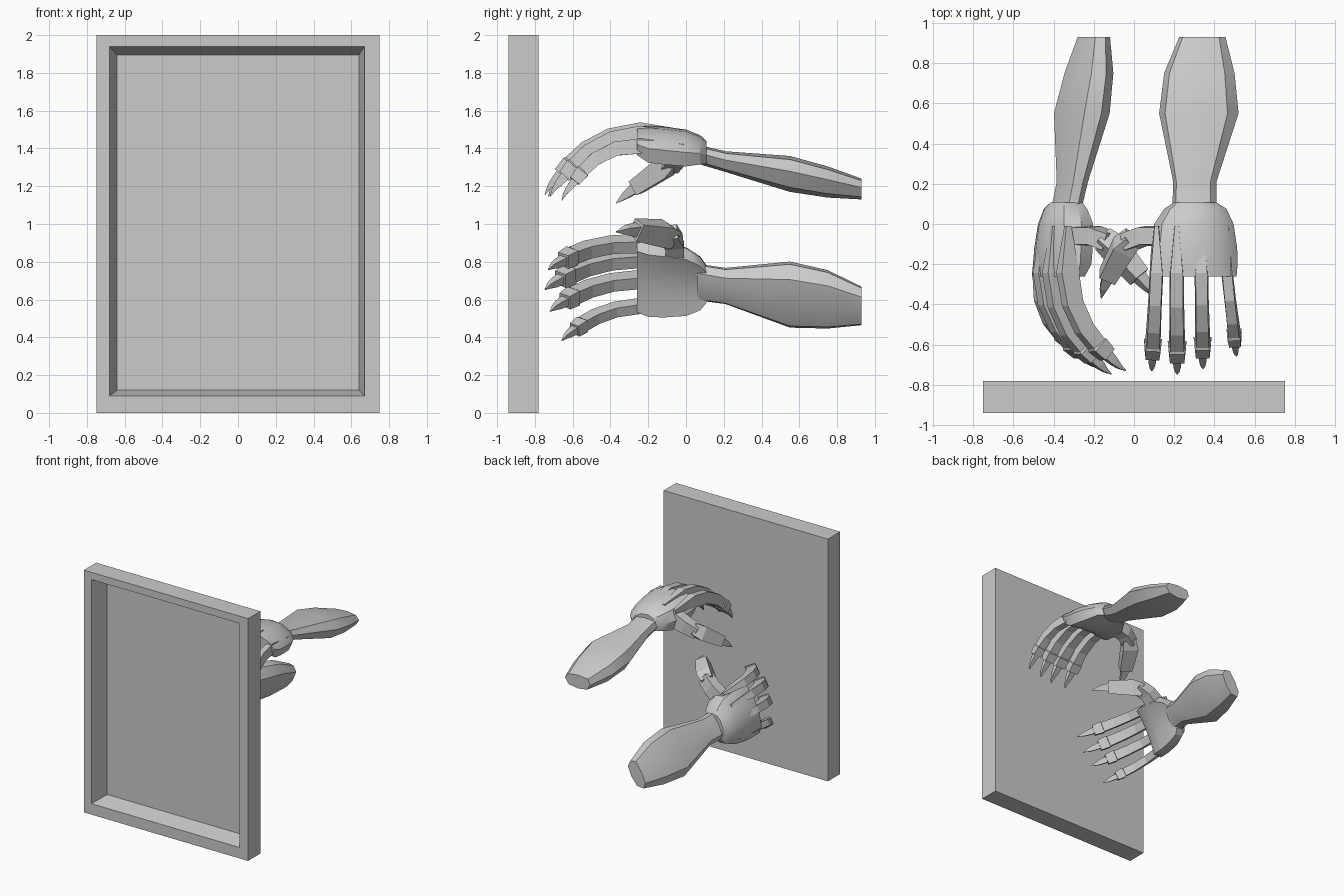
import bpy, bmesh, math
from mathutils import Vector

if "Cube" in bpy.data.objects:
    bpy.data.objects.remove(bpy.data.objects["Cube"], do_unlink=True)

grey = bpy.data.materials.new("plain grey")
grey.use_nodes = True
grey.diffuse_color = (0.6, 0.6, 0.6, 1)
grey.node_tree.nodes["Principled BSDF"].inputs["Base Color"].default_value = (0.6, 0.6, 0.6, 1)


def loft(name, rings, place=lambda p: p, smooth=0):
    """Skin a row of equal-sized rings and cap both ends."""
    bm = bmesh.new()
    rows = [[bm.verts.new(place(Vector(p))) for p in ring] for ring in rings]
    n = len(rows[0])
    for a, b in zip(rows, rows[1:]):
        for i in range(n):
            j = (i + 1) % n
            bm.faces.new((a[i], a[j], b[j], b[i]))
    bm.faces.new(rows[0])
    bm.faces.new(rows[-1])
    bmesh.ops.recalc_face_normals(bm, faces=bm.faces[:])
    me = bpy.data.meshes.new(name)
    bm.to_mesh(me)
    bm.free()
    me.materials.append(grey)
    ob = bpy.data.objects.new(name, me)
    bpy.context.collection.objects.link(ob)
    if smooth:
        bpy.ops.object.select_all(action='DESELECT')
        ob.select_set(True)
        bpy.context.view_layer.objects.active = ob
        bpy.ops.object.shade_smooth_by_angle(angle=math.radians(smooth))


def tube(path, side):
    """Box sections along a path of (point, half width, half height)."""
    pts = [Vector(p) for p, _, _ in path]
    rings = []
    for i, (_, w, h) in enumerate(path):
        t = (pts[min(i + 1, len(pts) - 1)] - pts[max(i - 1, 0)]).normalized()
        s = (Vector(side) - t * t.dot(Vector(side))).normalized()
        n = s.cross(t)
        rings.append([pts[i] + s * w * a + n * h * b
                      for a, b in ((-.85, 1), (.85, 1), (1, -1), (-1, -1))])
    # keep the box top on the same side as +z
    return rings


def rect(x0, x1, z0, z1, y):
    return [(x0, y, z0), (x1, y, z0), (x1, y, z1), (x0, y, z1)]


# Panel with a tapered recess in its front
loft("frame_panel", [rect(-.75, .75, 0, 2, -.78), rect(-.75, .75, 0, 2, -.94),
                     rect(-.68, .67, .09, 1.94, -.94), rect(-.64, .64, .12, 1.895, -.792)])

# Cross-sections as fractions of the half size (arm) and full size (palm)
ARM = [(-.85, .85), (0, 1), (.72, .8), (1, .15), (.7, -.75), (0, -1), (-.75, -.8), (-1, 0)]
PALM = [(0, .45), (.1, .85), (.35, 1), (.65, .94), (.9, .68), (1, .38),
        (.92, 0), (.62, .12), (.3, .14), (.06, .04)]

# y, left x, right x, bottom z, top z
ARM_STATIONS = [(.93, .225, .455, 1.13, 1.24), (.75, .15, .50, 1.14, 1.305),
                (.55, .125, .52, 1.17, 1.36), (.21, .195, .41, 1.275, 1.385),
                (.06, .19, .41, 1.32, 1.42)]
PALM_STATIONS = [(.108, .2, .41, 1.32, 1.44), (.075, .15, .46, 1.315, 1.47),
                 (0, .1, .495, 1.305, 1.50), (-.12, .085, .513, 1.315, 1.515),
                 (-.2, .08, .515, 1.325, 1.52), (-.26, .08, .51, 1.365, 1.515)]

# Finger profile: y, z, half width, half height
FINGER = [(-.01, 1.485, .012, .015), (-.24, 1.488, .036, .05), (-.40, 1.46, .036, .047),
          (-.53, 1.395, .038, .044), (-.61, 1.325, .04, .04), (-.615, 1.32, .047, .046),
          (-.665, 1.265, .042, .038)]
CLAW = [(-.655, 1.275, .026, .028), (-.70, 1.225, .021, .02), (-.725, 1.195, .014, .012),
        (-.747, 1.155, .002, .002)]
# name, knuckle x, tip x, length factor, drop at knuckle, drop at tip, width factor
FINGERS = [("index", .112, .088, .965, .02, .01, .95), ("middle", .212, .215, 1, 0, 0, 1),
           ("ring", .335, .343, .945, .015, .01, .95), ("little", .462, .51, .82, .075, .03, .8)]


def finger_path(profile, knuckle_x, tip_x, length, drop0, drop1, width):
    path = []
    for y, z, w, h in profile:
        f = max(0, (-.25 - y) / .5)
        yy = -.25 + (y + .25) * (length if f else 1)
        path.append(((knuckle_x + (tip_x - knuckle_x) * f, yy,
                      z - drop0 - (drop1 - drop0) * f), w * width, h * width))
    return path


def build_hand(prefix, place):
    # Forearm
    rings = []
    for y, x0, x1, z0, z1 in ARM_STATIONS:
        cx, cz, w, h = (x0 + x1) / 2, (z0 + z1) / 2, (x1 - x0) / 2, (z1 - z0) / 2
        rings.append([(cx + u * w, y, cz + v * h) for u, v in ARM])
    loft(prefix + "_forearm", rings, place, 25)
    # Palm
    loft(prefix + "_palm", [[(x0 + u * (x1 - x0), y, z0 + v * (z1 - z0)) for u, v in PALM]
                            for y, x0, x1, z0, z1 in PALM_STATIONS], place, 30)
    # Fingers with tendons running back over the hand, and claws
    for name, *shape in FINGERS:
        for part, profile in (("finger", FINGER), ("claw", CLAW)):
            loft(f"{prefix}_{name}_{part}",
                 tube(finger_path(profile, *shape), (-1, 0, 0)), place)
    # Thumb
    side = (-.75, .45, .2)
    loft(prefix + "_thumb_base", tube([((.14, -.06, 1.39), .05, .06),
                                       ((.04, -.06, 1.355), .05, .05),
                                       ((-.04, -.09, 1.315), .05, .045)], (0, 1, 0)), place)
    loft(prefix + "_thumb_tip", tube([((-.005, -.075, 1.335), .05, .045),
                                      ((-.05, -.12, 1.295), .062, .055),
                                      ((-.13, -.265, 1.195), .05, .042)], side), place)
    loft(prefix + "_thumb_claw", tube([((-.125, -.255, 1.2), .034, .03),
                                       ((-.15, -.315, 1.155), .022, .02),
                                       ((-.163, -.37, 1.11), .002, .002)], side), place)


# Left hand lies palm down; the right is its mirror image rolled about the arm
C, S = math.cos(math.radians(60)), math.sin(math.radians(60))


def roll(p):
    dx, dz = p.x - .32, p.z - 1.30
    return Vector((-.29 - C * dx - S * dz, p.y, .635 - S * dx + C * dz))


build_hand("left", lambda p: p)
build_hand("right", roll)
